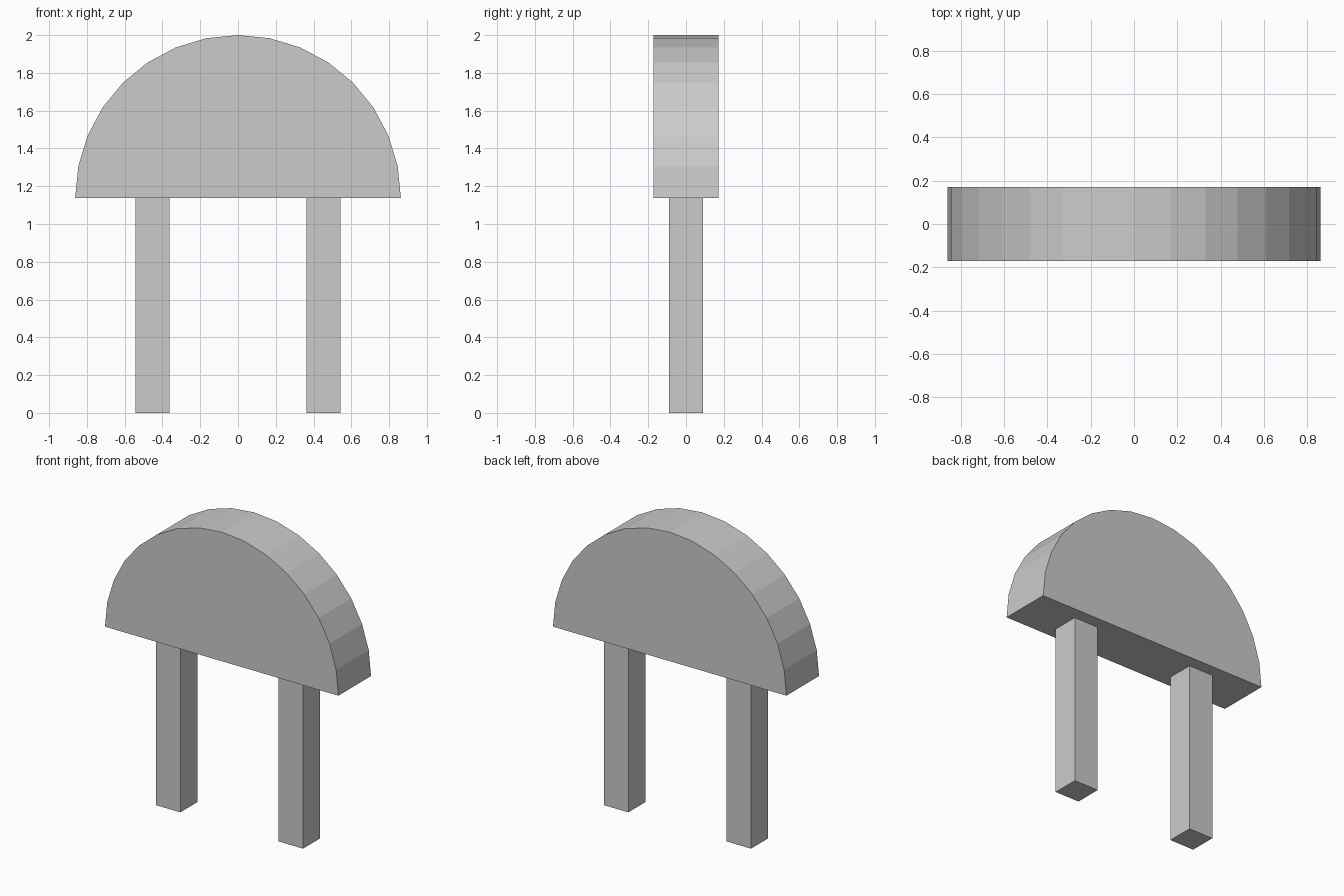
import bpy, bmesh
from math import pi, cos, sin

if "Cube" in bpy.data.objects:
    bpy.data.objects.remove(bpy.data.objects["Cube"])

RADIUS, BASE_Z, DEPTH = 0.862, 1.138, 0.344
LEG_X, LEG_W = 0.453, 0.18
SEGMENTS = 16


def add_object(name, bm):
    bmesh.ops.recalc_face_normals(bm, faces=bm.faces)
    mesh = bpy.data.meshes.new(name)
    bm.to_mesh(mesh)
    bm.free()
    obj = bpy.data.objects.new(name, mesh)
    bpy.context.collection.objects.link(obj)
    return obj


# Half-round head: semicircle profile extruded front to back
bm = bmesh.new()
angles = [pi * i / SEGMENTS for i in range(SEGMENTS + 1)]
profile = [bm.verts.new((RADIUS * cos(a), -DEPTH / 2, BASE_Z + RADIUS * sin(a))) for a in angles]
front = bm.faces.new(profile)
extruded = bmesh.ops.extrude_face_region(bm, geom=[front], use_keep_orig=True)
back_verts = [g for g in extruded["geom"] if isinstance(g, bmesh.types.BMVert)]
bmesh.ops.translate(bm, verts=back_verts, vec=(0, DEPTH, 0))
add_object("half_round_head", bm)

# Two square legs reaching up to the flat underside
for side, x in (("left", -LEG_X), ("right", LEG_X)):
    bm = bmesh.new()
    bmesh.ops.create_cube(bm, size=1)
    bmesh.ops.scale(bm, verts=bm.verts, vec=(LEG_W, LEG_W, BASE_Z))
    leg = add_object(side + "_leg", bm)
    leg.location = (x, 0, BASE_Z / 2)
